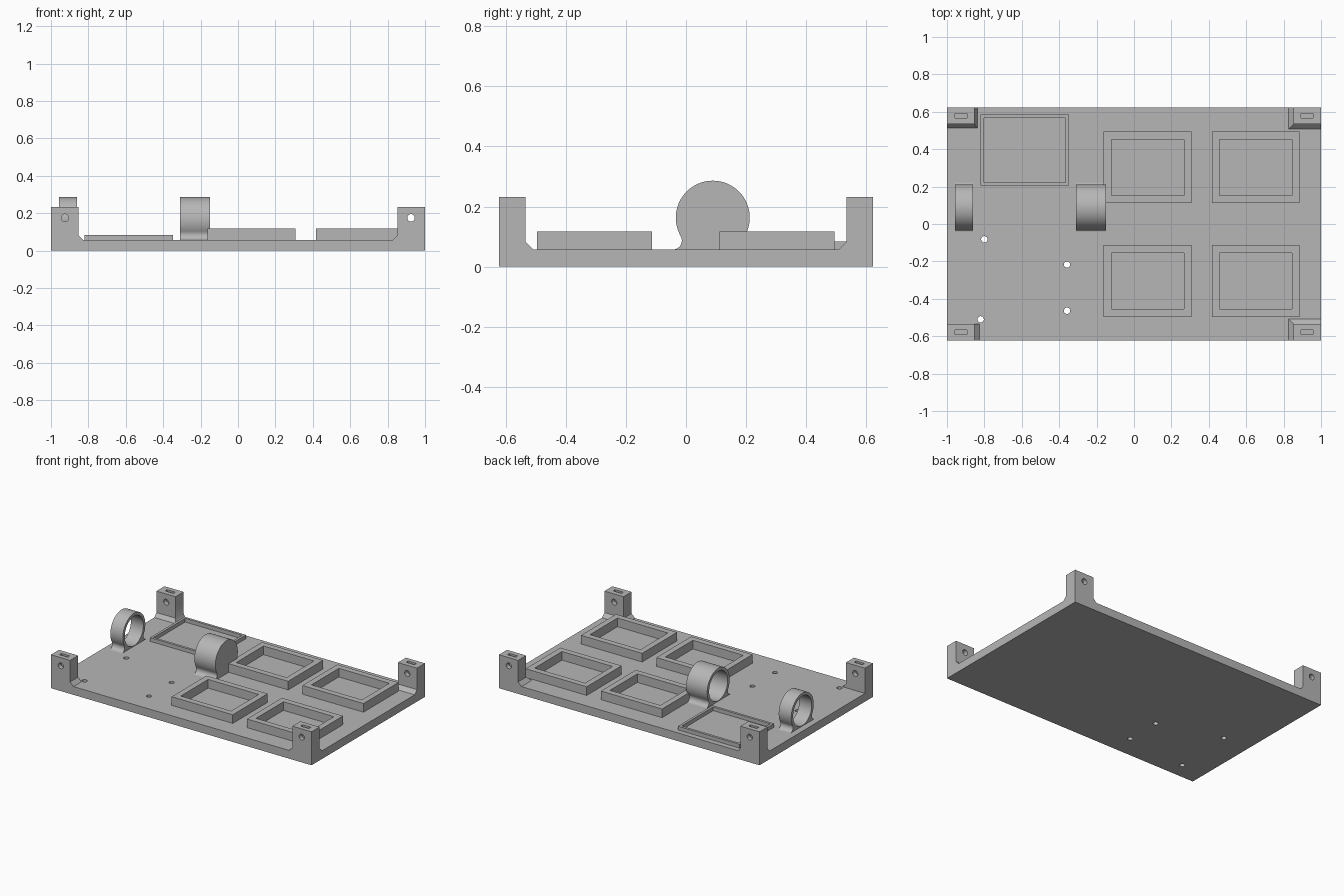
import bpy, bmesh, math
from mathutils import Matrix

if "Cube" in bpy.data.objects:
    bpy.data.objects.remove(bpy.data.objects["Cube"])

grey = bpy.data.materials.new("plain grey")
grey.use_nodes = True
colour = (0.47, 0.47, 0.47, 1)
grey.diffuse_color = colour
grey.node_tree.nodes["Principled BSDF"].inputs["Base Color"].default_value = colour

HALF_Y = 0.622
FLOOR = 0.057


def finish(bm, name):
    bmesh.ops.recalc_face_normals(bm, faces=bm.faces)
    mesh = bpy.data.meshes.new(name)
    bm.to_mesh(mesh)
    bm.free()
    obj = bpy.data.objects.new(name, mesh)
    bpy.context.collection.objects.link(obj)
    mesh.materials.append(grey)
    return obj


def loft(name, loops, closed=False):
    """Skin a stack of loops, either capped or joined back to the first."""
    bm = bmesh.new()
    rings = [[bm.verts.new(p) for p in loop] for loop in loops]
    pairs = list(zip(rings, rings[1:]))
    if closed:
        pairs.append((rings[-1], rings[0]))
    else:
        bm.faces.new(rings[0])
        bm.faces.new(rings[-1])
    for a, b in pairs:
        for i in range(len(a)):
            j = (i + 1) % len(a)
            bm.faces.new((a[i], a[j], b[j], b[i]))
    return finish(bm, name)


def rect(x0, x1, y0, y1, z):
    return [(x0, y0, z), (x1, y0, z), (x1, y1, z), (x0, y1, z)]


def box(name, x0, x1, y0, y1, z0, z1):
    return loft(name, [rect(x0, x1, y0, y1, z0), rect(x0, x1, y0, y1, z1)])


def rod(name, centre, radius, length, axis, sides=32):
    bm = bmesh.new()
    turn = {"X": Matrix.Rotation(math.pi / 2, 4, "Y"),
            "Y": Matrix.Rotation(math.pi / 2, 4, "X"),
            "Z": Matrix.Identity(4)}[axis]
    bmesh.ops.create_cone(bm, cap_ends=True, segments=sides, radius1=radius, radius2=radius,
                          depth=length, matrix=Matrix.Translation(centre) @ turn)
    return finish(bm, name)


def cut(obj, cutters):
    bpy.context.view_layer.objects.active = obj
    for cutter in cutters:
        cutter.hide_render = True
        mod = obj.modifiers.new("cut", "BOOLEAN")
        mod.operation = "DIFFERENCE"
        mod.solver = "EXACT"
        mod.object = cutter
        bpy.ops.object.modifier_apply(modifier=mod.name)
        bpy.data.objects.remove(cutter)


def smooth(obj):
    bpy.ops.object.select_all(action="DESELECT")
    obj.select_set(True)
    bpy.context.view_layer.objects.active = obj
    bpy.ops.object.shade_smooth_by_angle(angle=math.radians(30))


# Base plate with four screw holes
plate = box("base_plate", -1, 1, -HALF_Y, HALF_Y, 0, FLOOR)
holes = [(-0.80, -0.082), (-0.358, -0.217), (-0.358, -0.464), (-0.82, -0.51)]
cut(plate, [rod("hole_cutter", (x, y, 0.03), 0.017, 0.2, "Z") for x, y in holes])
smooth(plate)

# Corner posts with flared feet, a nut slot on top and a bolt hole through
corners = {"front_left": (1, -1, 0.026, 0.026), "front_right": (-1, -1, 0.026, 0),
           "back_left": (1, 1, 0.026, 0.026), "back_right": (-1, 1, 0.015, 0.022)}
for name, (sx, sy, flare_x, flare_y) in corners.items():
    def post_loop(z, fx=0, fy=0):
        return rect(sx * (0.853 - fx), sx, sy * (0.534 - fy), sy * HALF_Y, z)
    post = loft(name + "_post", [post_loop(FLOOR, flare_x, flare_y),
                                 post_loop(0.083), post_loop(0.232)])
    cx, cy = sx * 0.925, sy * 0.579
    slot = box("slot_cutter", cx - 0.032, cx + 0.032, cy - 0.011, cy + 0.011, 0.145, 0.3)
    cut(post, [slot, rod("bolt_cutter", (cx, cy, 0.175), 0.02, 0.4, "Y")])
    smooth(post)


# Raised rectangular frames
def frame(name, x0, x1, y0, y1, wall, top):
    outer = (x0, x1, y0, y1)
    inner = (x0 + wall, x1 - wall, y0 + wall, y1 - wall)
    loft(name, [rect(*outer, FLOOR), rect(*outer, top),
                rect(*inner, top), rect(*inner, FLOOR)], closed=True)


for column, x in (("inner", -0.162), ("outer", 0.416)):
    frame("back_" + column + "_frame", x, x + 0.469, 0.112, 0.494, 0.041, 0.117)
    frame("front_" + column + "_frame", x, x + 0.469, -0.496, -0.113, 0.041, 0.117)
frame("low_frame", -0.82, -0.348, 0.206, 0.585, 0.017, 0.083)

# Round holders: outline of a circle blended into the plate by fillets
MID_Y, MID_Z, RADIUS, FILLET = 0.089, 0.163, 0.123, 0.03
rise = MID_Z - FLOOR - FILLET
reach = math.sqrt((RADIUS + FILLET) ** 2 - rise ** 2)
lean = math.atan2(rise, reach)


def arc(cy, cz, r, a0, a1, steps):
    return [(cy + r * math.cos(a0 + (a1 - a0) * i / steps),
             cz + r * math.sin(a0 + (a1 - a0) * i / steps)) for i in range(steps + 1)]


foot = arc(-reach, FLOOR + FILLET, FILLET, -math.pi / 2, lean, 10)
dome = arc(0, MID_Z, RADIUS, math.pi + lean, -lean, 56)
outline = foot + dome[1:-1] + [(-y, z) for y, z in reversed(foot)]


def holder(name, x0, x1, bore0, bore1):
    obj = loft(name, [[(x, MID_Y + y, z) for y, z in outline] for x in (x0, x1)])
    cut(obj, [rod("bore_cutter", ((bore0 + bore1) / 2, MID_Y, MID_Z), 0.102,
                  bore1 - bore0, "X", 64)])
    smooth(obj)


holder("open_ring_holder", -0.956, -0.86, -1.1, -0.8)
holder("capped_ring_holder", -0.311, -0.15, -0.4, -0.17)
